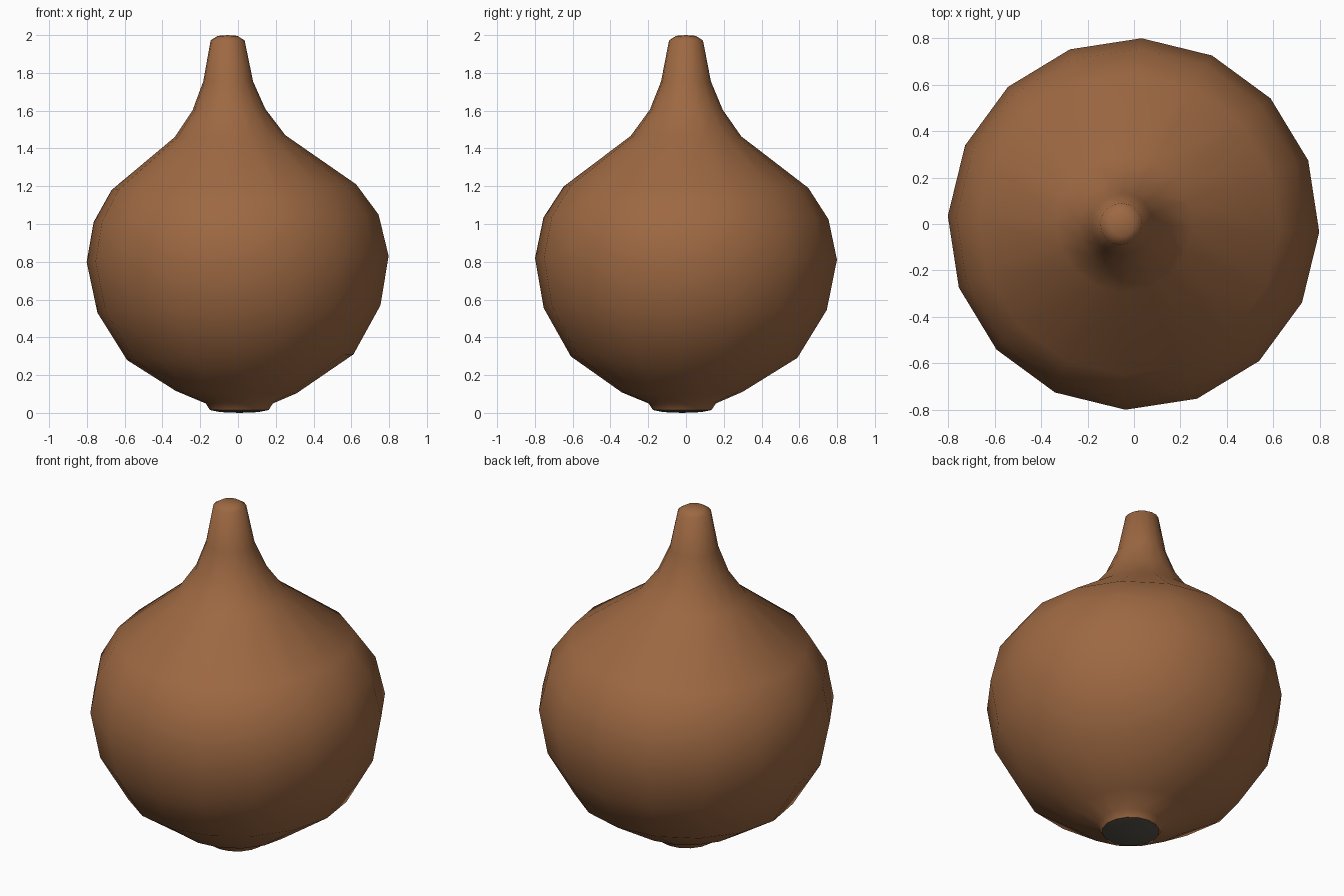
import bpy, bmesh, math

cube = bpy.data.objects.get("Cube")
if cube:
    bpy.data.objects.remove(cube)

SIDES = 16
TURN = math.radians(-2.5)


def material(name, rgb):
    mat = bpy.data.materials.new(name)
    mat.use_nodes = True
    color = (*rgb, 1.0)
    mat.diffuse_color = color
    mat.node_tree.nodes["Principled BSDF"].inputs["Base Color"].default_value = color
    return mat


def lathe(name, rings, mat, cap_bottom=None, cap_top=None):
    """Skin leaning rings of (radius, height, centre x, centre y, tilt)."""
    bm = bmesh.new()
    loops = []
    for radius, z, cx, cy, tilt in rings:
        loop = []
        for i in range(SIDES):
            a = TURN + math.tau * i / SIDES
            x, y = radius * math.cos(a), radius * math.sin(a)
            loop.append(bm.verts.new((cx + x, cy + y, z + tilt * (x - 0.3 * y))))
        loops.append(loop)
    for low, high in zip(loops, loops[1:]):
        for i in range(SIDES):
            j = (i + 1) % SIDES
            bm.faces.new((low[i], low[j], high[j], high[i]))
    # Close the ends with fans around a centre point
    for loop, tip in ((loops[0], cap_bottom), (loops[-1], cap_top)):
        if tip:
            centre = bm.verts.new(tip)
            for i in range(SIDES):
                bm.faces.new((loop[i], loop[(i + 1) % SIDES], centre))
    bmesh.ops.recalc_face_normals(bm, faces=bm.faces)
    mesh = bpy.data.meshes.new(name)
    bm.to_mesh(mesh)
    bm.free()
    obj = bpy.data.objects.new(name, mesh)
    bpy.context.collection.objects.link(obj)
    mesh.materials.append(mat)
    bpy.ops.object.select_all(action="DESELECT")
    obj.select_set(True)
    bpy.context.view_layer.objects.active = obj
    bpy.ops.object.shade_smooth_by_angle(angle=math.radians(60))
    return obj


brown = material("brown skin", (0.34, 0.14, 0.055))
grey = material("dark grey root", (0.10, 0.088, 0.07))

# Bulb with a slender neck leaning to one side
lathe("bulb", [
    (0.155, 0.015, 0.007, -0.02, 0.0),
    (0.178, 0.05, 0.007, -0.02, 0.0),
    (0.32, 0.11, -0.01, -0.02, -0.02),
    (0.60, 0.295, 0.012, -0.01, 0.025),
    (0.75, 0.55, 0.005, -0.004, 0.026),
    (0.80, 0.815, -0.002, 0.0, 0.02),
    (0.755, 1.03, -0.01, 0.0, 0.026),
    (0.648, 1.195, -0.022, 0.0, 0.023),
    (0.293, 1.465, -0.042, 0.0, 0.017),
    (0.193, 1.605, -0.048, 0.002, 0.02),
    (0.132, 1.755, -0.052, 0.0, 0.0),
    (0.09, 1.972, -0.055, 0.0, 0.0),
    (0.052, 1.996, -0.055, 0.0, 0.0),
], brown, cap_top=(-0.055, 0.0, 2.0))

# Root plate closing the underside
lathe("root_plate", [
    (0.10, 0.004, 0.007, -0.02, 0.0),
    (0.155, 0.015, 0.007, -0.02, 0.0),
], grey, cap_bottom=(0.007, -0.02, 0.0))
